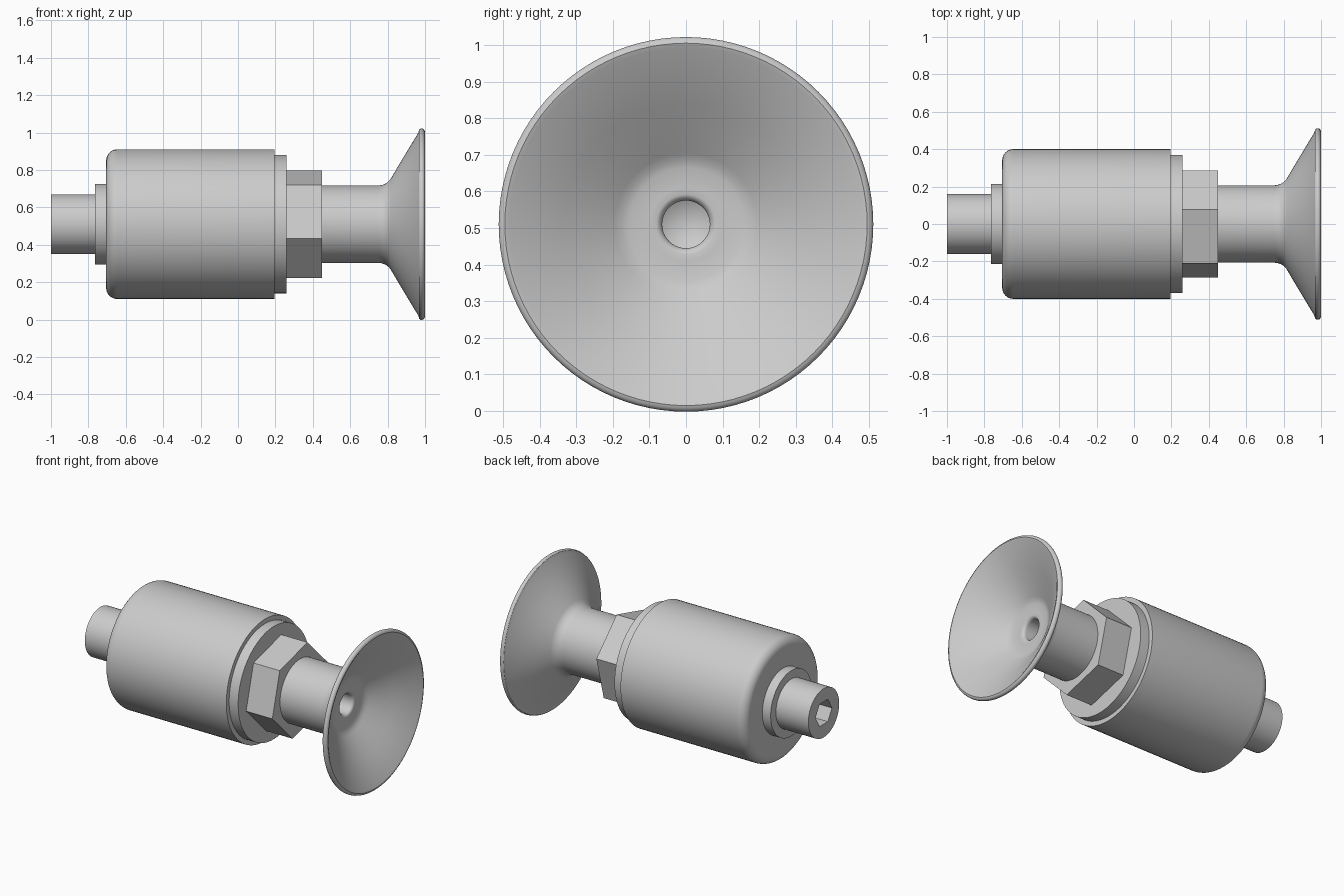
import bpy
import bmesh
from math import cos, sin, pi, radians

old = bpy.data.objects.get("Cube")
if old:
    bpy.data.objects.remove(old, do_unlink=True)

AXIS_Z = 0.51
SEGMENTS = 96

grey = bpy.data.materials.new("light grey")
grey.use_nodes = True
colour = (0.6, 0.6, 0.6, 1)
grey.diffuse_color = colour
grey.node_tree.nodes["Principled BSDF"].inputs["Base Color"].default_value = colour


def finish(bm, name, smooth=True):
    bmesh.ops.recalc_face_normals(bm, faces=bm.faces)
    mesh = bpy.data.meshes.new(name)
    bm.to_mesh(mesh)
    bm.free()
    mesh.materials.append(grey)
    obj = bpy.data.objects.new(name, mesh)
    obj.location.z = AXIS_Z
    bpy.context.collection.objects.link(obj)
    if smooth:
        bpy.ops.object.select_all(action='DESELECT')
        obj.select_set(True)
        bpy.context.view_layer.objects.active = obj
        bpy.ops.object.shade_smooth_by_angle(angle=radians(30))
    return obj


def ring(bm, x, r, sides, turn=0.0):
    if r == 0:
        return [bm.verts.new((x, 0, 0))] * sides
    angles = [turn + 2 * pi * i / sides for i in range(sides)]
    return [bm.verts.new((x, r * cos(a), r * sin(a))) for a in angles]


def bridge(bm, a, b):
    n = len(a)
    for i in range(n):
        j = (i + 1) % n
        corners = list(dict.fromkeys((a[i], a[j], b[j], b[i])))
        bm.faces.new(corners)


def lathe(name, profile, sides=SEGMENTS, turn=0.0, smooth=True):
    """Revolve (x, radius) points about the long axis."""
    bm = bmesh.new()
    rings = [ring(bm, x, r, sides, turn) for x, r in profile]
    for a, b in zip(rings, rings[1:]):
        bridge(bm, a, b)
    for end, (x, r) in ((rings[0], profile[0]), (rings[-1], profile[-1])):
        if r > 0:
            bm.faces.new(end)
    return finish(bm, name, smooth)


def arc(cx, cr, radius, start, stop, steps=8):
    angles = [radians(start + (stop - start) * i / steps) for i in range(steps + 1)]
    return [(cx + radius * cos(a), cr + radius * sin(a)) for a in angles]


# Main body with a rounded rear edge, and its front and rear collars
lathe("body", arc(-0.645, 0.34, 0.06, 180, 90) + [(0.195, 0.4)])
lathe("front_collar", [(0.19, 0.37), (0.26, 0.37)])
lathe("rear_collar", [(-0.765, 0.215), (-0.7, 0.215)])

# Hexagonal nut
lathe("hex_nut", [(0.255, 0.297), (0.45, 0.297)], 6, radians(15), smooth=False)

# Rear stem with a hexagonal socket sunk into its end
stem = lathe("rear_stem", [(-1, 0.16), (-0.76, 0.16)])
cutter = lathe("socket_cutter", [(-1.05, 0.085), (-0.87, 0.085)], 6, smooth=False)
cutter.hide_render = True
cutter.hide_set(True)
socket = stem.modifiers.new("socket", 'BOOLEAN')
socket.object = cutter
socket.solver = 'EXACT'

# Suction cup: neck, flared skirt, rolled rim, hollow inside and drilled hole
outside = [(0.445, 0.207)] + arc(0.75, 0.287, 0.08, 270, 325)
outside += [(0.88, 0.35), (0.964, 0.489)]
rim = arc(0.982, 0.495, 0.017, 140, 20, 6) + [(1.0, 0.495), (0.995, 0.482)]
inside = [(0.9, 0.332), (0.83, 0.222), (0.812, 0.195), (0.8, 0.176), (0.794, 0.155)]
hole = arc(0.77, 0.087, 0.022, 0, -90, 6)
hole = [(0.79, 0.1)] + hole[1:] + [(0.68, 0.065), (0.645, 0)]
lathe("suction_cup", outside + rim + inside + hole)
